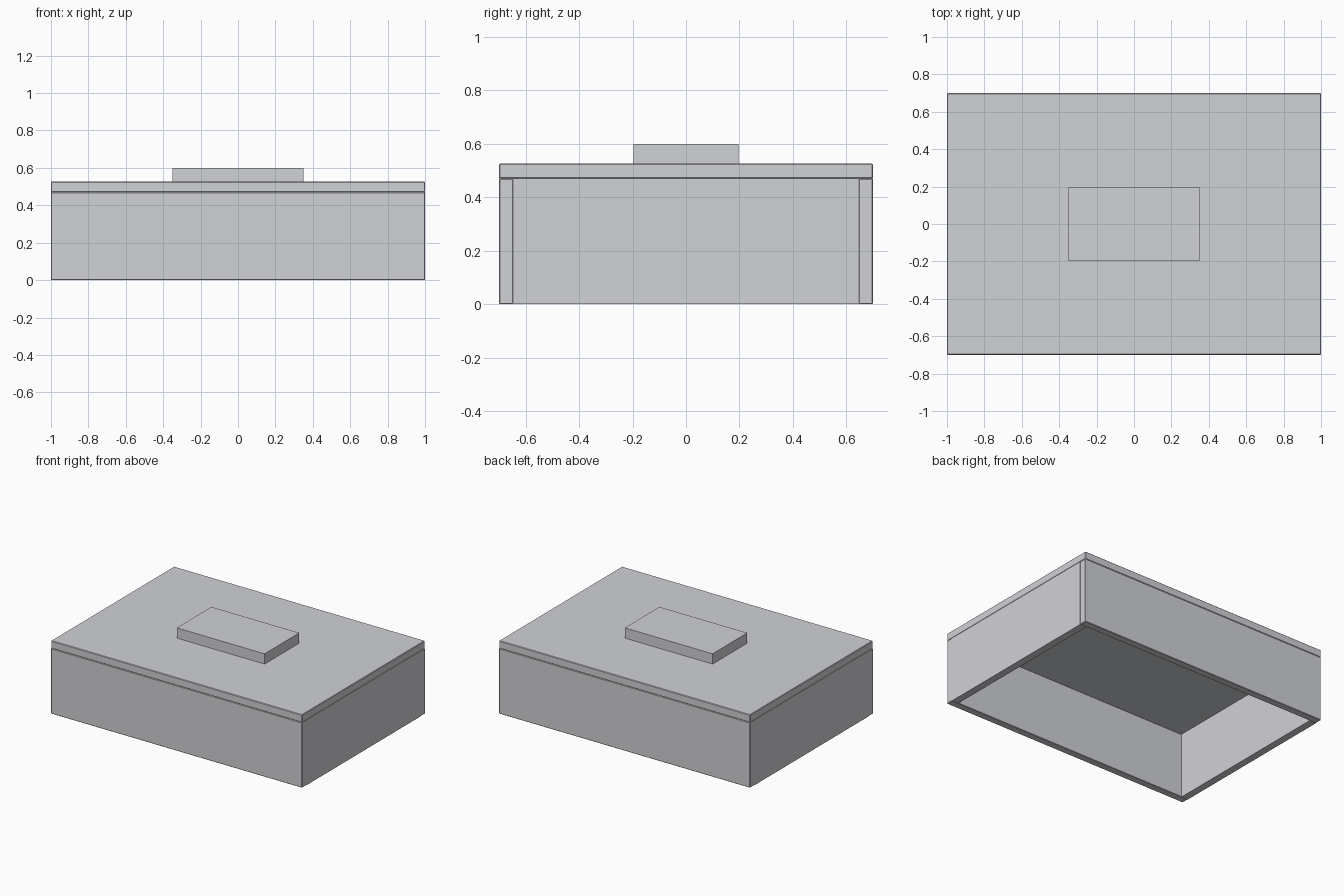
import bpy
import bmesh
from mathutils import Matrix

cube = bpy.data.objects.get("Cube")
if cube:
    bpy.data.objects.remove(cube, do_unlink=True)

GREY = (0.64, 0.645, 0.675, 1.0)
grey = bpy.data.materials.new("pale cool grey")
grey.use_nodes = True
grey.diffuse_color = GREY
grey.node_tree.nodes["Principled BSDF"].inputs["Base Color"].default_value = GREY

LENGTH, DEPTH, WALL = 2.0, 1.4, 0.053
WALL_TOP, LID_TOP, GRIP_TOP = 0.47, 0.526, 0.6


def box(name, size, location, edge=0.0):
    """Box with an optional fine chamfer on its edges."""
    bm = bmesh.new()
    bmesh.ops.create_cube(bm, size=1, matrix=Matrix.Diagonal((*size, 1)))
    mesh = bpy.data.meshes.new(name)
    bm.to_mesh(mesh)
    bm.free()
    mesh.materials.append(grey)
    obj = bpy.data.objects.new(name, mesh)
    obj.location = location
    bpy.context.collection.objects.link(obj)
    if edge:
        bevel = obj.modifiers.new("chamfer", 'BEVEL')
        bevel.width = edge
        bevel.segments = 1
    return obj


# Open-bottomed frame: long panels run full width, end panels fit between them
for side, y in (("front", -1), ("back", 1)):
    box(side + "_panel", (LENGTH, WALL, WALL_TOP),
        (0, y * (DEPTH - WALL) / 2, WALL_TOP / 2), 0.003)
for side, x in (("right", -1), ("left", 1)):
    box(side + "_panel", (WALL, DEPTH - 2 * WALL, WALL_TOP),
        (x * (LENGTH - WALL) / 2, 0, WALL_TOP / 2))

# Lid resting on the panels, with a raised grip block
box("lid", (LENGTH, DEPTH, LID_TOP - WALL_TOP),
    (0, 0, (LID_TOP + WALL_TOP) / 2), 0.004)
box("lid_grip", (0.7, 0.394, GRIP_TOP - LID_TOP),
    (0, 0, (GRIP_TOP + LID_TOP) / 2))
